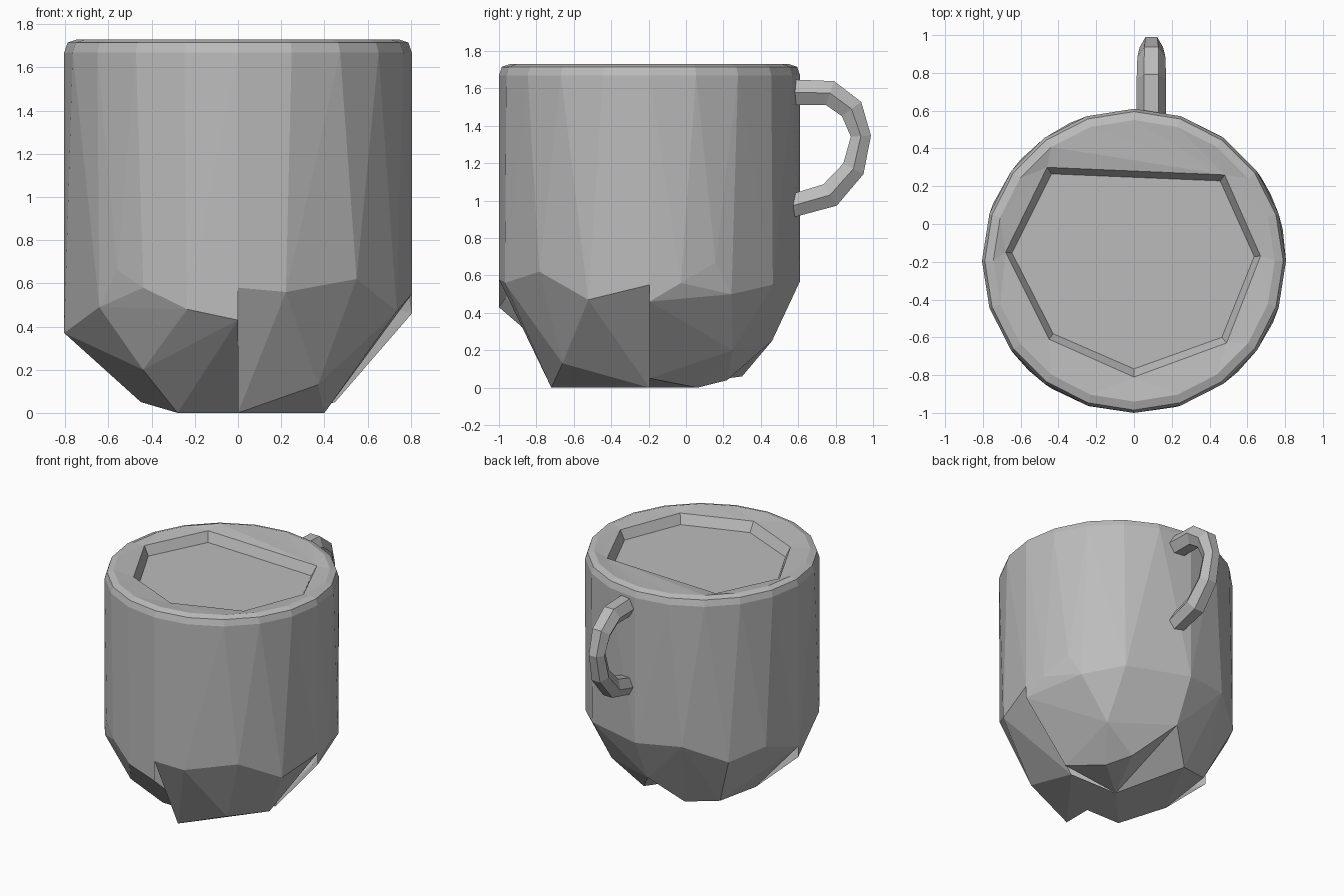
import bpy, bmesh
from math import sin, cos, radians

cube = bpy.data.objects.get("Cube")
if cube:
    bpy.data.objects.remove(cube)

R, CY, TOP, LIP, FILL = 0.805, -0.195, 1.67, 1.73, 1.64

grey = bpy.data.materials.new("plain grey")
grey.use_nodes = True
GREY = (0.5, 0.5, 0.5, 1)
grey.diffuse_color = GREY
grey.node_tree.nodes["Principled BSDF"].inputs["Base Color"].default_value = GREY


def circle_point(angle, z, r=R):
    a = radians(angle)
    return (r * cos(a), CY + r * sin(a), z)


def add_object(name, bm):
    bmesh.ops.recalc_face_normals(bm, faces=bm.faces)
    mesh = bpy.data.meshes.new(name)
    bm.to_mesh(mesh)
    bm.free()
    mesh.materials.append(grey)
    ob = bpy.data.objects.new(name, mesh)
    bpy.context.collection.objects.link(ob)
    return ob


def body_quarter(name, start, knees, base):
    """Chipped quarter of the mug wall: upper arc, uneven knee, small base."""
    bm = bmesh.new()
    points = [circle_point(start + 18 * i, TOP) for i in range(6)]
    points += [circle_point(start + a, z) for a, z in knees]
    points += base + [(0, CY, 0), (0, CY, TOP)]
    for p in points:
        bm.verts.new(p)
    hull = bmesh.ops.convex_hull(bm, input=bm.verts)
    loose = {g for g in hull["geom_interior"] + hull["geom_unused"]
             if isinstance(g, bmesh.types.BMVert)}
    bmesh.ops.delete(bm, geom=list(loose), context="VERTS")
    # Open the top and the two hidden sides
    planes = ((0, 0), (1, CY), (2, TOP))
    inner = [f for f in bm.faces if any(
        all(abs(v.co[ax] - d) < 1e-4 for v in f.verts) for ax, d in planes)]
    bmesh.ops.delete(bm, geom=inner, context="FACES")
    return add_object(name, bm)


# Mug wall in four uneven quarters
body_quarter("wall_front_left", -90,
             [(0, .58), (16, .56), (43, .62), (66, .47), (90, .55)],
             [(0, -.72, 0), (.37, -.66, .13), (.4, CY, 0)])
body_quarter("wall_back_left", 0,
             [(0, .46), (12, .56), (26, .67), (33, .5), (55, .55), (90, .57)],
             [(.45, CY, .05), (.3, .06, 0), (.2, .22, .04),
              (.45, .25, .2), (0, .46, .25)])
body_quarter("wall_back_right", 90,
             [(0, .57), (25, .6), (48, .48), (68, .55), (90, .45)],
             [(0, .46, .25), (-.2, .3, .06), (-.44, .22, .1), (-.45, CY, .05)])
body_quarter("wall_front_right", 180,
             [(0, .37), (37, .49), (46, .66), (57, .58), (73, .48), (90, .43)],
             [(-.45, CY, .05), (-.44, -.66, .2), (-.28, -.5, 0), (0, -.5, 0)])

# Rim: bevelled lip, broad top, seven-sided opening and flat filling
bm = bmesh.new()


def loop(points):
    vs = [bm.verts.new(p) for p in points]
    return [bm.edges.new((vs[i - 1], vs[i])) for i in range(len(vs))]


opening = [(0, -.81), (.49, -.63), (.67, -.17), (.48, .26),
           (-.46, .3), (-.68, -.15), (-.45, -.61)]
angles = range(-90, 270, 18)
rings = [loop([circle_point(a, TOP) for a in angles]),
         loop([circle_point(a, LIP - .015, R - .015) for a in angles]),
         loop([circle_point(a, LIP, R - .06) for a in angles]),
         loop([(x, y, LIP - .02) for x, y in opening]),
         loop([(x * .95, CY + (y - CY) * .93, FILL) for x, y in opening])]
for outer, inner in zip(rings, rings[1:]):
    bmesh.ops.bridge_loops(bm, edges=outer + inner)
bmesh.ops.contextual_create(bm, geom=rings[-1])
add_object("rim_and_filling", bm)

# Handle: faceted tube along a bent path at the back
curve = bpy.data.curves.new("handle", "CURVE")
curve.dimensions = "3D"
curve.bevel_depth = 0.078
curve.bevel_resolution = 1
curve.use_fill_caps = True
path = [(.56, 1.58, 1), (.77, 1.575, 1), (.885, 1.49, .95), (.935, 1.345, .8),
        (.895, 1.17, .9), (.77, 1.03, 1), (.56, .97, .9)]
spline = curve.splines.new("POLY")
spline.points.add(len(path) - 1)
spline.use_smooth = False
for point, (y, z, r) in zip(spline.points, path):
    point.co = (.092, y, z, 1)
    point.radius = r
curve.materials.append(grey)
handle = bpy.data.objects.new("handle", curve)
bpy.context.collection.objects.link(handle)
